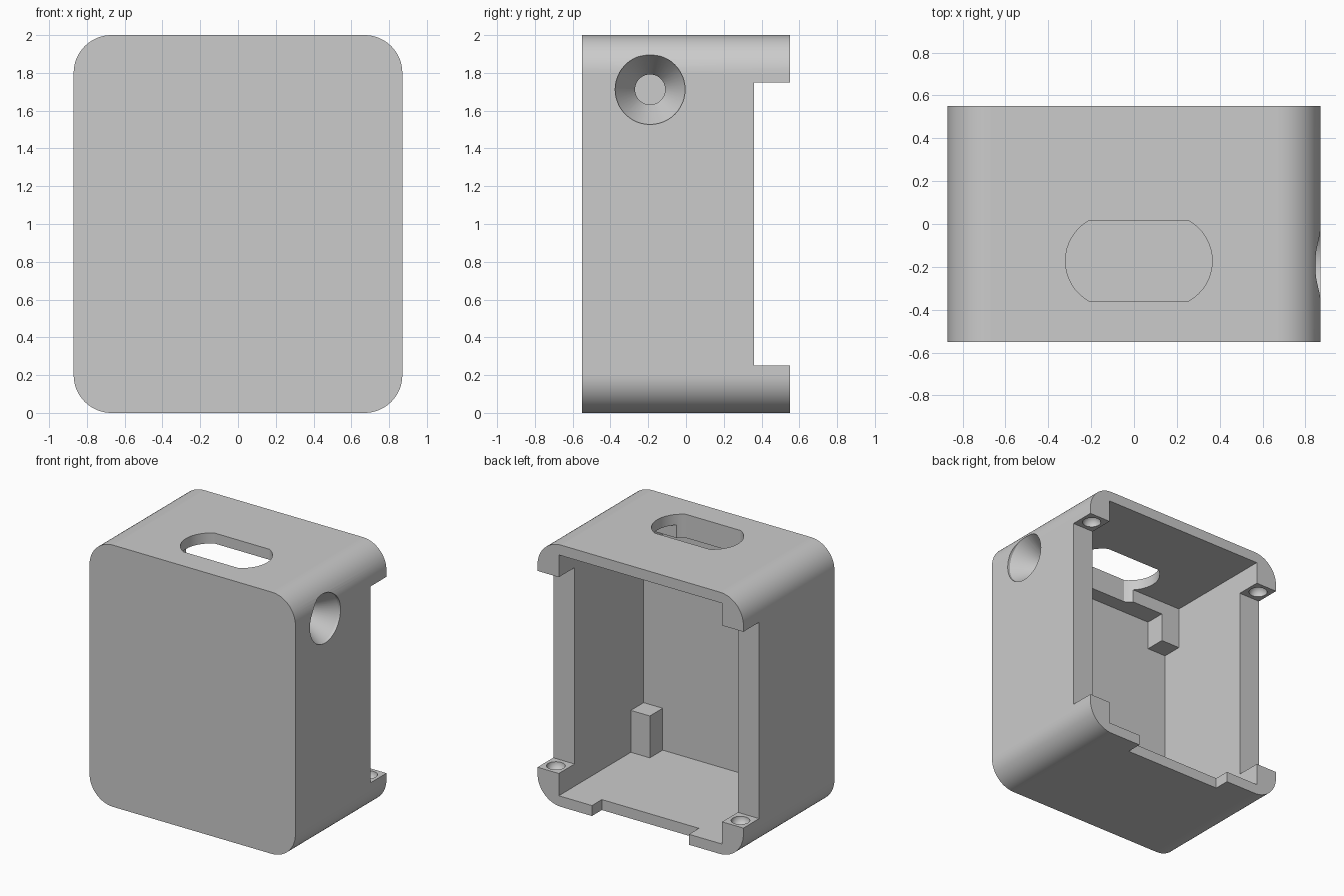
import bpy
import bmesh
from math import sin, cos, radians
from mathutils import Matrix, Vector

if "Cube" in bpy.data.objects:
    bpy.data.objects.remove(bpy.data.objects["Cube"], do_unlink=True)

# Single material
grey = bpy.data.materials.new("matte grey")
grey.use_nodes = True
colour = (0.6, 0.6, 0.6, 1)
grey.diffuse_color = colour
grey.node_tree.nodes["Principled BSDF"].inputs["Base Color"].default_value = colour

# Main dimensions
HALF_W, HALF_D, HEIGHT, RADIUS = 0.87, 0.55, 2.0, 0.2
IN_W, IN_FRONT, FLOOR, CEILING = 0.69, -0.475, 0.08, 1.92
LEDGE_Y = -0.32
TAB_Y, TAB_H = 0.36, 0.25


def finish(name, bm):
    bmesh.ops.recalc_face_normals(bm, faces=bm.faces)
    mesh = bpy.data.meshes.new(name)
    bm.to_mesh(mesh)
    bm.free()
    mesh.materials.append(grey)
    obj = bpy.data.objects.new(name, mesh)
    bpy.context.collection.objects.link(obj)
    return obj


def box(name, low, high):
    low, high = Vector(low), Vector(high)
    bm = bmesh.new()
    bmesh.ops.create_cube(bm, size=1)
    for v in bm.verts:
        v.co = (low + high) / 2 + v.co * (high - low)
    return finish(name, bm)


def prism(name, points, sweep):
    bm = bmesh.new()
    face = bm.faces.new([bm.verts.new(p) for p in points])
    new = bmesh.ops.extrude_face_region(bm, geom=[face])["geom"]
    bmesh.ops.translate(bm, vec=sweep, verts=[g for g in new if isinstance(g, bmesh.types.BMVert)])
    return finish(name, bm)


def arc(cx, cy, r, start, end, steps):
    angles = [radians(start + (end - start) * i / steps) for i in range(steps + 1)]
    return [(cx + r * cos(a), cy + r * sin(a)) for a in angles]


def combine(target, tool, operation):
    mod = target.modifiers.new(tool.name, "BOOLEAN")
    mod.operation, mod.solver, mod.object = operation, "EXACT", tool
    bpy.context.view_layer.objects.active = target
    bpy.ops.object.modifier_apply(modifier=mod.name)
    bpy.data.objects.remove(tool, do_unlink=True)


# Rounded outer shell
outline = []
corners = [(1, 1), (-1, 1), (-1, -1), (1, -1)]
for i, (sx, sz) in enumerate(corners):
    outline += arc(sx * (HALF_W - RADIUS), HEIGHT / 2 + sz * (HEIGHT / 2 - RADIUS),
                   RADIUS, i * 90, i * 90 + 90, 16)
case = prism("case", [(x, -HALF_D, z) for x, z in outline], (0, 2 * HALF_D, 0))

# Hollow interior, open at the back
combine(case, box("cavity", (-IN_W, IN_FRONT, FLOOR), (IN_W, 0.8, CEILING)), "DIFFERENCE")

# Ledge under the ceiling and posts in the front corners
combine(case, box("ledge", (-IN_W - 0.04, IN_FRONT - 0.03, CEILING - 0.1),
                  (IN_W + 0.04, LEDGE_Y, CEILING + 0.03)), "UNION")
for side in (-1, 1):
    x0, x1 = sorted((side * 0.53, side * (IN_W + 0.03)))
    for low, high in ((FLOOR - 0.02, 0.4), (1.6, CEILING + 0.02)):
        combine(case, box("corner_post", (x0, IN_FRONT - 0.02, low), (x1, LEDGE_Y, high)), "UNION")

# Side walls stop short of the back, leaving four corner tabs
combine(case, box("side_gap", (-1, TAB_Y, TAB_H), (1, 0.8, HEIGHT - TAB_H)), "DIFFERENCE")

# Notch in the back edge of the floor
combine(case, box("floor_notch", (-0.41, 0.43, -0.1), (0.41, 0.8, 0.2)), "DIFFERENCE")

# Round-ended slot through the top
slot = arc(0.15, -0.172, 0.215, -60.7, 60.7, 16) + arc(-0.105, -0.172, 0.215, 119.3, 240.7, 16)
combine(case, prism("top_slot", [(x, y, 1.7) for x, y in slot], (0, 0, 0.5)), "DIFFERENCE")

# Countersunk hole through the left wall
bm = bmesh.new()
rings = []
for x, r in ((0.6, 0.08), (IN_W, 0.08), (0.85, 0.185), (1.0, 0.185)):
    rings.append([bm.verts.new((x, y, z)) for y, z in arc(-0.19, 1.712, r, 0, 352.5, 47)])
for a, b in zip(rings, rings[1:]):
    for i in range(len(a)):
        j = (i + 1) % len(a)
        bm.faces.new((a[i], a[j], b[j], b[i]))
bm.faces.new(rings[0])
bm.faces.new(rings[-1])
combine(case, finish("countersink", bm), "DIFFERENCE")

# Round dimples on the corner tabs
for sx in (-1, 1):
    for z in (TAB_H, HEIGHT - TAB_H):
        bm = bmesh.new()
        bmesh.ops.create_uvsphere(bm, u_segments=24, v_segments=13, radius=0.066,
                                  matrix=Matrix.Translation((sx * 0.78, 0.457, z)))
        combine(case, finish("dimple", bm), "DIFFERENCE")

# Smooth curved surfaces, keep flat walls flat
bpy.ops.object.select_all(action="DESELECT")
case.select_set(True)
bpy.context.view_layer.objects.active = case
bpy.ops.object.shade_smooth_by_angle(angle=radians(30))
for poly in case.data.polygons:
    poly.material_index = 0
    if max(abs(c) for c in poly.normal) > 0.9999:
        poly.use_smooth = False
